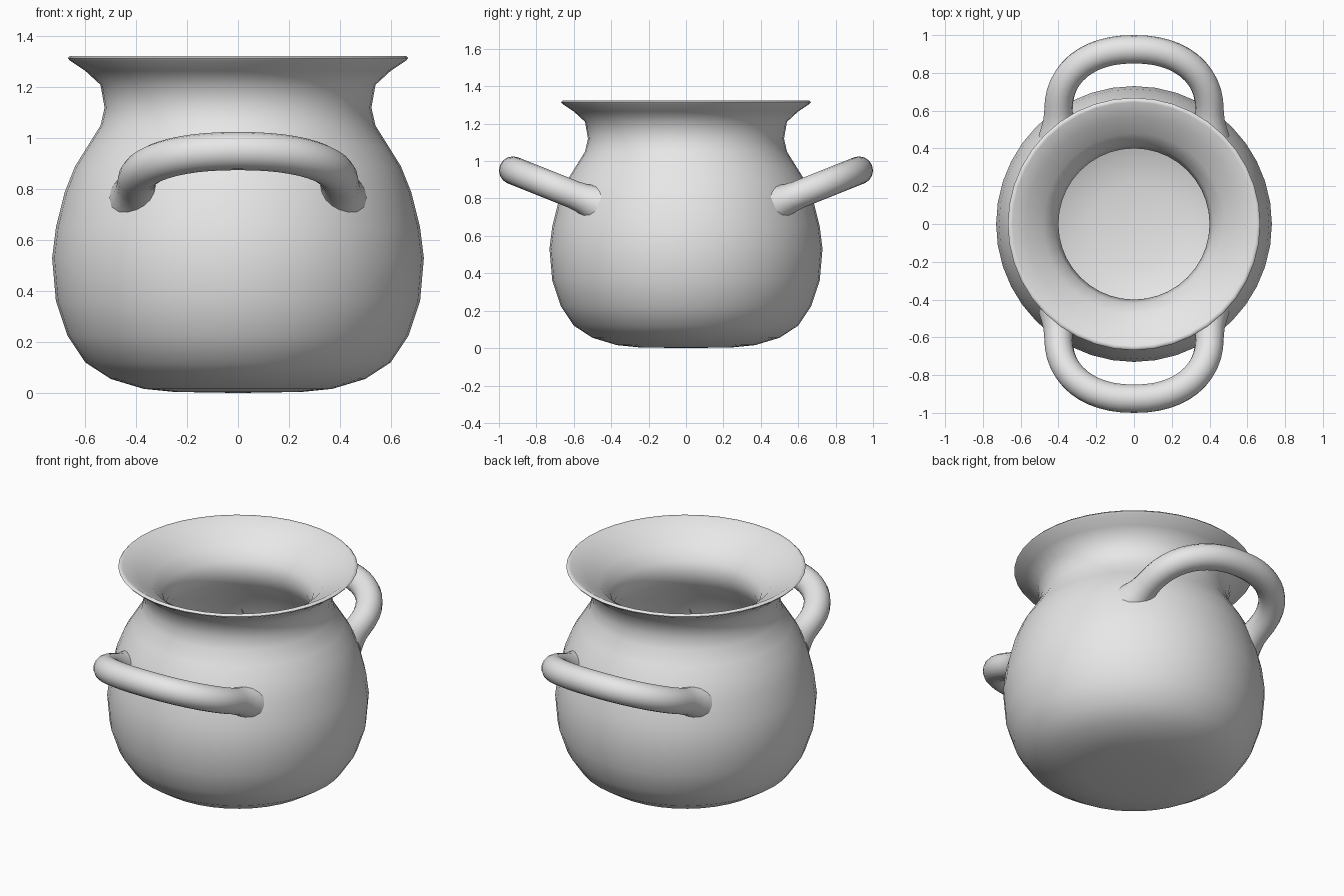
import bpy, bmesh, math

cube = bpy.data.objects.get("Cube")
if cube:
    bpy.data.objects.remove(cube, do_unlink=True)

# Single clay colour
clay = bpy.data.materials.new("grey_clay")
clay.use_nodes = True
GREY = (0.8, 0.8, 0.8, 1)
clay.diffuse_color = GREY
clay.node_tree.nodes["Principled BSDF"].inputs["Base Color"].default_value = GREY


def select_only(obj):
    bpy.ops.object.select_all(action='DESELECT')
    obj.select_set(True)
    bpy.context.view_layer.objects.active = obj


def lathe(name, profile, segments):
    """Spin a radius/height profile about z into a closed surface."""
    bm = bmesh.new()
    verts = [bm.verts.new((r, 0, z)) for r, z in profile]
    edges = [bm.edges.new(pair) for pair in zip(verts, verts[1:])]
    bmesh.ops.spin(bm, geom=verts + edges, cent=(0, 0, 0), axis=(0, 0, 1),
                   angle=math.tau, steps=segments, use_duplicate=False)
    bmesh.ops.remove_doubles(bm, verts=bm.verts, dist=0.0005)
    bmesh.ops.recalc_face_normals(bm, faces=bm.faces)
    mesh = bpy.data.meshes.new(name)
    bm.to_mesh(mesh)
    bm.free()
    obj = bpy.data.objects.new(name, mesh)
    bpy.context.collection.objects.link(obj)
    mesh.materials.append(clay)
    select_only(obj)
    bpy.ops.object.shade_smooth_by_angle(angle=math.radians(60))
    return obj


def handle(name, side):
    """Round arched tube, rising outward, with slightly flared roots."""
    half_width, root_y, reach = 0.40, 0.60, 0.325
    arch = []
    for i in range(25):
        a = math.pi * i / 24
        c, s = math.cos(a), math.sin(a)
        x = half_width * math.copysign(abs(c) ** 0.9, c)
        arch.append((x, root_y + reach * s ** 0.9, 1.0))
    root = [(half_width, 0.47, 1.4), (half_width, 0.515, 1.2), (half_width, 0.555, 1.06)]
    path = root + arch + [(-x, y, r) for x, y, r in reversed(root)]
    curve = bpy.data.curves.new(name, 'CURVE')
    curve.dimensions = '3D'
    curve.bevel_depth = 0.075
    curve.bevel_resolution = 6
    curve.use_fill_caps = True
    spline = curve.splines.new('POLY')
    spline.points.add(len(path) - 1)
    for point, (x, y, r) in zip(spline.points, path):
        point.co = (x * side, y * side, 0.82 + 0.4 * (y - root_y), 1)
        point.radius = r
    obj = bpy.data.objects.new(name, curve)
    bpy.context.collection.objects.link(obj)
    curve.materials.append(clay)
    select_only(obj)
    bpy.ops.object.convert(target='MESH')
    bpy.ops.object.shade_smooth_by_angle(angle=math.radians(60))


# Pot: outer wall upward, over the rim, then down the inside
outer = [(0, 0), (0.25, 0.004), (0.37, 0.016), (0.50, 0.055), (0.60, 0.12),
         (0.67, 0.225), (0.715, 0.36), (0.73, 0.53), (0.715, 0.65),
         (0.68, 0.79), (0.64, 0.89), (0.59, 0.97), (0.54, 1.05),
         (0.524, 1.12), (0.54, 1.21), (0.60, 1.265), (0.66, 1.305)]
rim = [(0.668, 1.315), (0.66, 1.324), (0.645, 1.322)]
inner = [(0.57, 1.275), (0.48, 1.22), (0.42, 1.15), (0.40, 1.08),
         (0.43, 1.0), (0.50, 0.9), (0.57, 0.76), (0.61, 0.62), (0.62, 0.5),
         (0.59, 0.34), (0.52, 0.22), (0.40, 0.145), (0.22, 0.11), (0, 0.1)]
lathe("pot_body", outer + rim + inner, 40)

# Front and back handles
handle("front_handle", -1)
handle("back_handle", 1)
